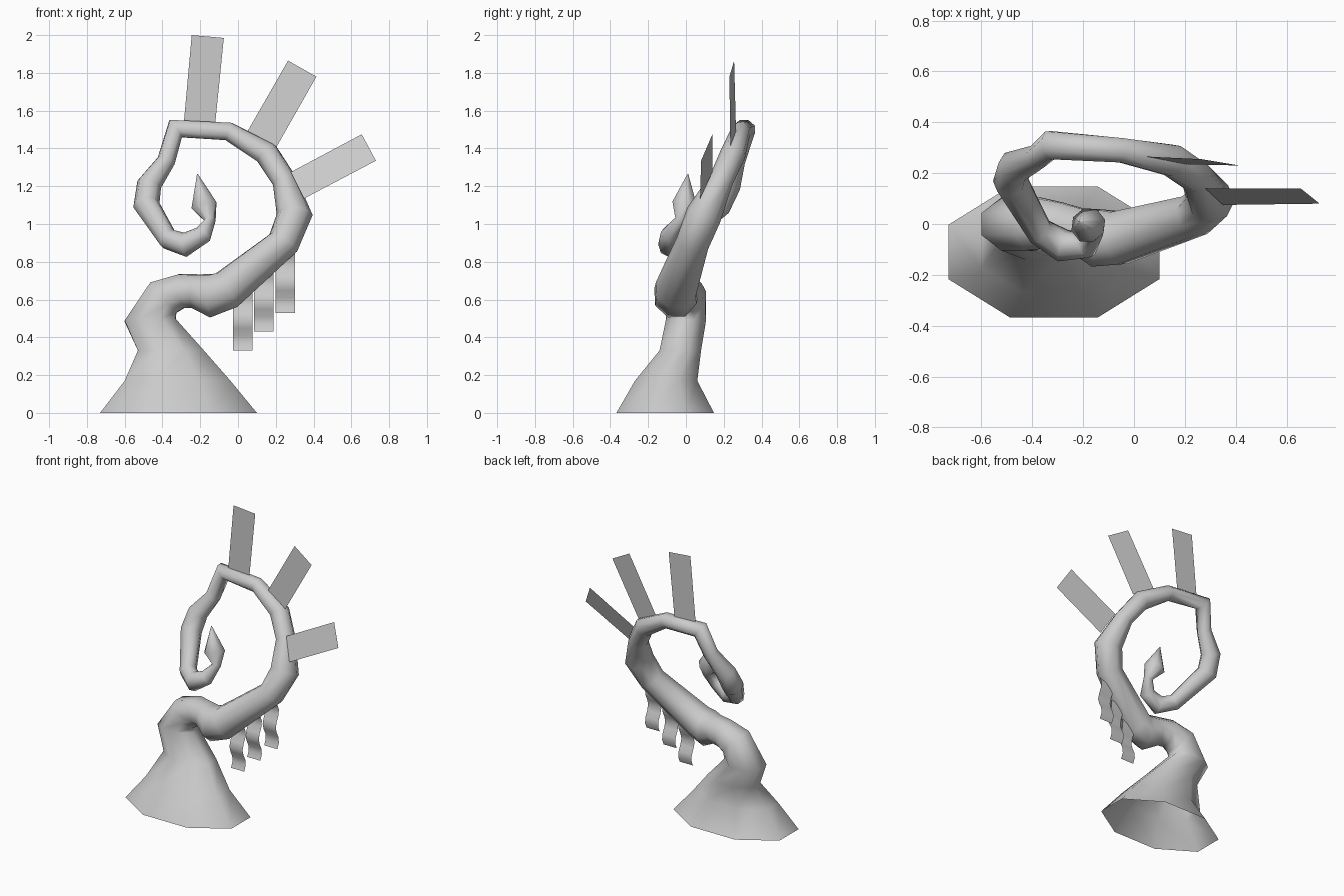
import bpy, bmesh, math
from mathutils import Vector

cube = bpy.data.objects.get("Cube")
if cube:
    bpy.data.objects.remove(cube, do_unlink=True)

grey = bpy.data.materials.new("plain_grey")
grey.use_nodes = True
grey.diffuse_color = (0.6, 0.6, 0.6, 1)
grey.node_tree.nodes["Principled BSDF"].inputs["Base Color"].default_value = (0.6, 0.6, 0.6, 1)


def finish(name, bm, smooth):
    mesh = bpy.data.meshes.new(name)
    for f in bm.faces:
        f.smooth = smooth
    bm.to_mesh(mesh)
    bm.free()
    mesh.materials.append(grey)
    obj = bpy.data.objects.new(name, mesh)
    bpy.context.collection.objects.link(obj)
    return obj


def sweep(name, stations, flat_count, sides=8):
    """Loft rings along a path; the first flat_count rings stay level."""
    bm = bmesh.new()
    pts = [Vector(s[:3]) for s in stations]
    tangent, u = Vector((0, 0, 1)), Vector((1, 0, 0))
    rings = []
    for i, s in enumerate(stations):
        new = Vector((0, 0, 1))
        if i >= flat_count:
            a, b = pts[i - 1], pts[min(i + 1, len(pts) - 1)]
            new = (pts[i] - a).normalized()
            if b != pts[i]:
                new = (new + (b - pts[i]).normalized()).normalized()
        u = tangent.rotation_difference(new) @ u
        tangent = new
        v = tangent.cross(u)
        ru, rv = s[3], s[-1]
        k = 1 / math.cos(math.pi / sides)
        ring = []
        for j in range(sides):
            t = math.tau * (j + 0.5) / sides
            ring.append(bm.verts.new(pts[i] + k * (u * ru * math.cos(t) + v * rv * math.sin(t))))
        rings.append(ring)
    for r, q in zip(rings, rings[1:]):
        for j in range(sides):
            n = (j + 1) % sides
            bm.faces.new((r[j], r[n], q[n], q[j]))
    bm.faces.new(rings[-1])
    return finish(name, bm, True)


# Curling trunk, open underneath: x, y, z, radius (and second radius)
sweep("curled_trunk", [
    (-.315, -.11, 0, .415, .258),
    (-.32, -.105, .17, .28, .165),
    (-.355, -.03, .33, .175, .11),
    (-.465, .0, .49, .135, .105),
    (-.395, .0, .61, .105),
    (-.30, -.005, .645, .09),
    (-.225, -.025, .645, .088),
    (-.145, -.055, .62, .112),
    (-.06, -.055, .65, .104),
    (.24, .035, .90, .082),
    (.30, .095, 1.05, .088),
    (.245, .185, 1.23, .06),
    (.15, .25, 1.375, .062),
    (-.05, .29, 1.49, .048),
    (-.33, .31, 1.505, .055),
    (-.38, .265, 1.335, .046),
    (-.47, .225, 1.21, .062),
    (-.485, .17, 1.10, .065),
    (-.37, -.03, .92, .052),
    (-.28, -.085, .89, .06),
    (-.185, -.085, .945, .046),
    (-.148, -.03, 1.02, .028),
    (-.18, -.005, 1.10, .066),
    (-.215, .01, 1.265, .002),
], flat_count=3)


# Flat spines fanning out of the crown
def plate(name, corners):
    bm = bmesh.new()
    bm.faces.new([bm.verts.new(c) for c in corners])
    finish(name, bm, False)


plate("top_spine", [(-.245, .3, 2), (-.29, .3, 1.5), (-.125, .3, 1.49), (-.075, .3, 1.985)])
plate("middle_spine", [(.265, .255, 1.865), (.05, .265, 1.49), (.205, .235, 1.41), (.415, .23, 1.78)])
plate("side_spine", [(.655, .14, 1.475), (.28, .14, 1.275), (.35, .075, 1.135), (.73, .08, 1.335)])


# Wavy strips hanging below the lower curve
def strip(name, x, y, top, width=.103, length=.315, steps=8):
    bm = bmesh.new()
    prev = None
    for i in range(steps + 1):
        t = i / steps
        wave = y + .018 * math.sin(t * math.tau * 1.5)
        row = [bm.verts.new((x + s * width / 2, wave, top - t * length)) for s in (-1, 1)]
        if prev:
            bm.faces.new((prev[0], row[0], row[1], prev[1]))
        prev = row
    finish(name, bm, True)


for i, y in enumerate((-.04, -.02, .01)):
    strip(f"hanging_strip_{i + 1}", .025 + .1125 * i, y, .645 + .1 * i)
